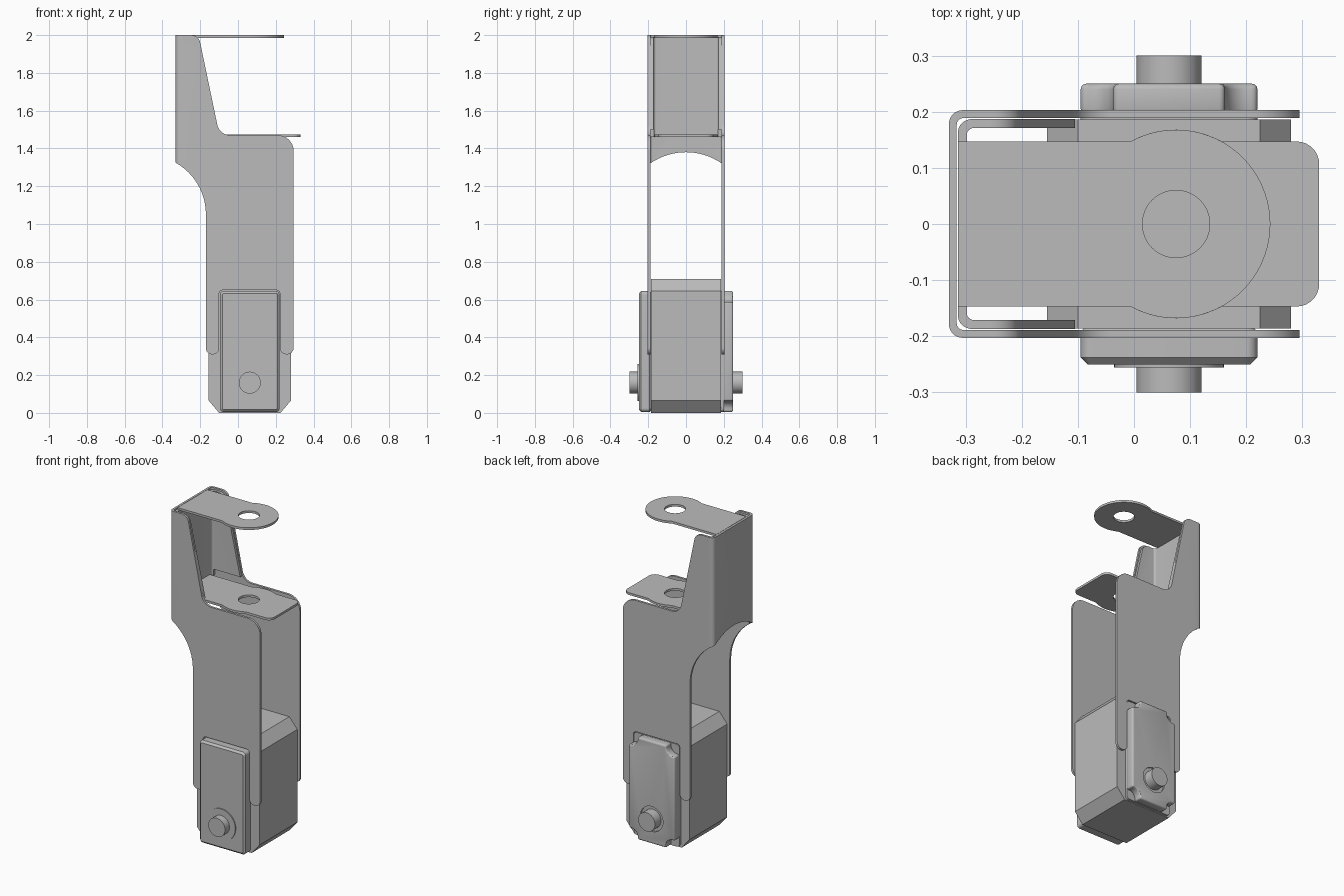
import bpy, bmesh, math
from mathutils import Vector

cube = bpy.data.objects.get("Cube")
if cube:
    bpy.data.objects.remove(cube, do_unlink=True)

GREY = (0.5, 0.5, 0.5, 1)
metal = bpy.data.materials.new("plain grey")
metal.use_nodes = True
metal.diffuse_color = GREY
metal.node_tree.nodes["Principled BSDF"].inputs["Base Color"].default_value = GREY
parts = []


def rounded(points, steps=8):
    """Outline from (a, b) or (a, b, radius) corners, with the corners filleted."""
    out = []
    for i, p in enumerate(points):
        c = Vector(p[:2])
        r = p[2] if len(p) > 2 else 0
        if not r:
            out.append(c)
            continue
        u = (Vector(points[i - 1][:2]) - c).normalized()
        v = (Vector(points[(i + 1) % len(points)][:2]) - c).normalized()
        half = u.angle(v) / 2
        centre = c + (u + v).normalized() * (r / math.sin(half))
        start = c + u * (r / math.tan(half)) - centre
        end = c + v * (r / math.tan(half)) - centre
        sweep = math.pi - 2 * half
        for k in range(steps + 1):
            t = k / steps
            out.append(centre + (start * math.sin((1 - t) * sweep)
                                 + end * math.sin(t * sweep)) / math.sin(sweep))
    return out


def arc(cx, cy, r, a0, a1, n=24):
    angles = [math.radians(a0 + (a1 - a0) * k / n) for k in range(n + 1)]
    return [(cx + r * math.cos(a), cy + r * math.sin(a)) for a in angles]


def prism(name, points, axis, lo, hi, bevel=0, segments=1):
    """Extrude an outline along one axis."""
    place = {"x": lambda p, t: (t, p[0], p[1]),
             "y": lambda p, t: (p[0], t, p[1]),
             "z": lambda p, t: (p[0], p[1], t)}[axis]
    bm = bmesh.new()
    rings = [[bm.verts.new(place(p, t)) for p in points] for t in (lo, hi)]
    for ring in rings:
        bm.faces.new(ring)
    n = len(points)
    for i in range(n):
        j = (i + 1) % n
        bm.faces.new((rings[0][i], rings[0][j], rings[1][j], rings[1][i]))
    bmesh.ops.recalc_face_normals(bm, faces=bm.faces)
    mesh = bpy.data.meshes.new(name)
    bm.to_mesh(mesh)
    bm.free()
    mesh.materials.append(metal)
    ob = bpy.data.objects.new(name, mesh)
    bpy.context.collection.objects.link(ob)
    if bevel:
        mod = ob.modifiers.new("edge", "BEVEL")
        mod.width, mod.segments = bevel, segments
        mod.limit_method, mod.angle_limit = "ANGLE", math.radians(50)
        bake(ob)
    parts.append(ob)
    return ob


def bake(ob):
    graph = bpy.context.evaluated_depsgraph_get()
    mesh = bpy.data.meshes.new_from_object(ob.evaluated_get(graph))
    ob.modifiers.clear()
    ob.data = mesh


def carve(ob, cutter, operation="DIFFERENCE"):
    mod = ob.modifiers.new("carve", "BOOLEAN")
    mod.operation, mod.solver, mod.object = operation, "EXACT", cutter
    bake(ob)
    parts.remove(cutter)
    bpy.data.objects.remove(cutter, do_unlink=True)


def channel(name, back, side, thick, radius, lo, hi):
    """Sheet folded into a U, open towards +x."""
    b, s = back + thick, side - thick
    outline = rounded([(0.4, -side), (back, -side, radius), (back, side, radius), (0.4, side),
                       (0.4, s), (b, s, radius / 2), (b, -s, radius / 2), (0.4, -s)])
    return prism(name, outline, "z", lo, hi)


# Outer folded bracket with legs either side of the motor lid
outer = channel("outer_bracket", -0.33, 0.203, 0.014, 0.025, 0.2, 2.0)
side_profile = rounded([
    (-0.35, 2.1), (-0.228, 2.1), (-0.208, 1.998, 0.0), (-0.098, 1.47, 0.07),
    (0.295, 1.47, 0.085), (0.295, 0.31, 0.036), (0.222, 0.31, 0.034),
    (0.222, 0.65, 0.02), (-0.1, 0.65, 0.02), (-0.1, 0.31, 0.033),
    (-0.17, 0.31, 0.033), (-0.17, 1.234, 0.314), (-0.35, 1.336)], 12)
carve(outer, prism("side_cutter", side_profile, "y", -0.3, 0.3), "INTERSECT")
corner = rounded([(-0.29, 2.1), (-0.29, 2.0), (-0.208, 2.0, 0.05), (-0.17, 1.818), (-0.1, 2.1)])
carve(outer, prism("corner_cutter", corner, "y", -0.3, 0.3))
carve(outer, prism("arch_cutter", arc(0, 1.05, 0.33, 0, 360, 96)[:-1], "x", -0.4, -0.305))

# Inner folded bracket behind the two flanges
inner = channel("inner_bracket", -0.314, 0.187, 0.016, 0.025, 1.4, 2.1)
inner_profile = rounded([
    (-0.34, 1.99), (-0.215, 1.99, 0.05), (-0.105, 1.5), (-0.29, 1.5),
    (-0.29, 1.46), (-0.34, 1.46)])
carve(inner, prism("inner_cutter", inner_profile, "y", -0.3, 0.3), "INTERSECT")

# Flanges with a round eye and a hole
EYE, RADIUS, HALF = 0.075, 0.168, 0.147
top_outline = [(-0.314, -HALF)] + arc(EYE, 0, RADIUS, -119, 119, 48) + [(-0.314, HALF)]
low_outline = rounded([(-0.314, -HALF)] + arc(EYE, 0, RADIUS, -119, -61)
                      + [(0.33, -HALF, 0.04), (0.33, HALF, 0.04)]
                      + arc(EYE, 0, RADIUS, 61, 119) + [(-0.314, HALF)])
for name, outline, z in (("top_flange", top_outline, 1.986), ("lower_flange", low_outline, 1.46)):
    flange = prism(name, outline, "z", z, z + 0.014)
    hole = arc(EYE, 0, 0.06, 0, 360, 48)[:-1]
    carve(flange, prism("hole_cutter", hole, "z", z - 0.1, z + 0.1))

# Motor body with chamfered edges
X0, X1, TOP, CX, CZ = -0.155, 0.28, 0.71, 0.055, 0.065
body = [(X0 + CX, 0), (X1 - CX, 0), (X1, CZ), (X1, TOP - CZ), (X1 - CX, TOP),
        (X0 + CX, TOP), (X0, TOP - CZ), (X0, CZ)]
prism("motor_body", body, "y", -0.186, 0.186)

# Motor lids: plain at the front, notched corners at the back
L, R, B, T, N = -0.095, 0.22, 0.005, 0.645, 0.058
lid = rounded([(L, B, 0.02), (R, B, 0.02), (R, T, 0.02), (L, T, 0.02)])
prism("front_lid", lid, "y", -0.25, -0.18, 0.012)
prism("back_lid_base", lid, "y", 0.18, 0.2)
notched = rounded([
    (L + N, B), (R - N, B), (R - N, B + N, 0.045), (R, B + N),
    (R, T - N), (R - N, T - N, 0.045), (R - N, T), (L + N, T),
    (L + N, T - N, 0.045), (L, T - N), (L, B + N), (L + N, B + N, 0.045)])
back_lid = prism("back_lid", notched, "y", 0.195, 0.25, 0.01, 3)


# Output shaft, front boss and back recess
def disc(name, r, lo, hi):
    return prism(name, arc(0.0625, 0.16, r, 0, 360, 48)[:-1], "y", lo, hi)


carve(back_lid, disc("recess_cutter", 0.078, 0.24, 0.3))
disc("front_boss", 0.098, -0.256, -0.24)
disc("output_shaft", 0.058, -0.3, 0.3)

# Smooth the bends and keep the folds sharp
bpy.ops.object.select_all(action="DESELECT")
for ob in parts:
    ob.select_set(True)
bpy.context.view_layer.objects.active = parts[0]
bpy.ops.object.shade_smooth_by_angle(angle=math.radians(30))
